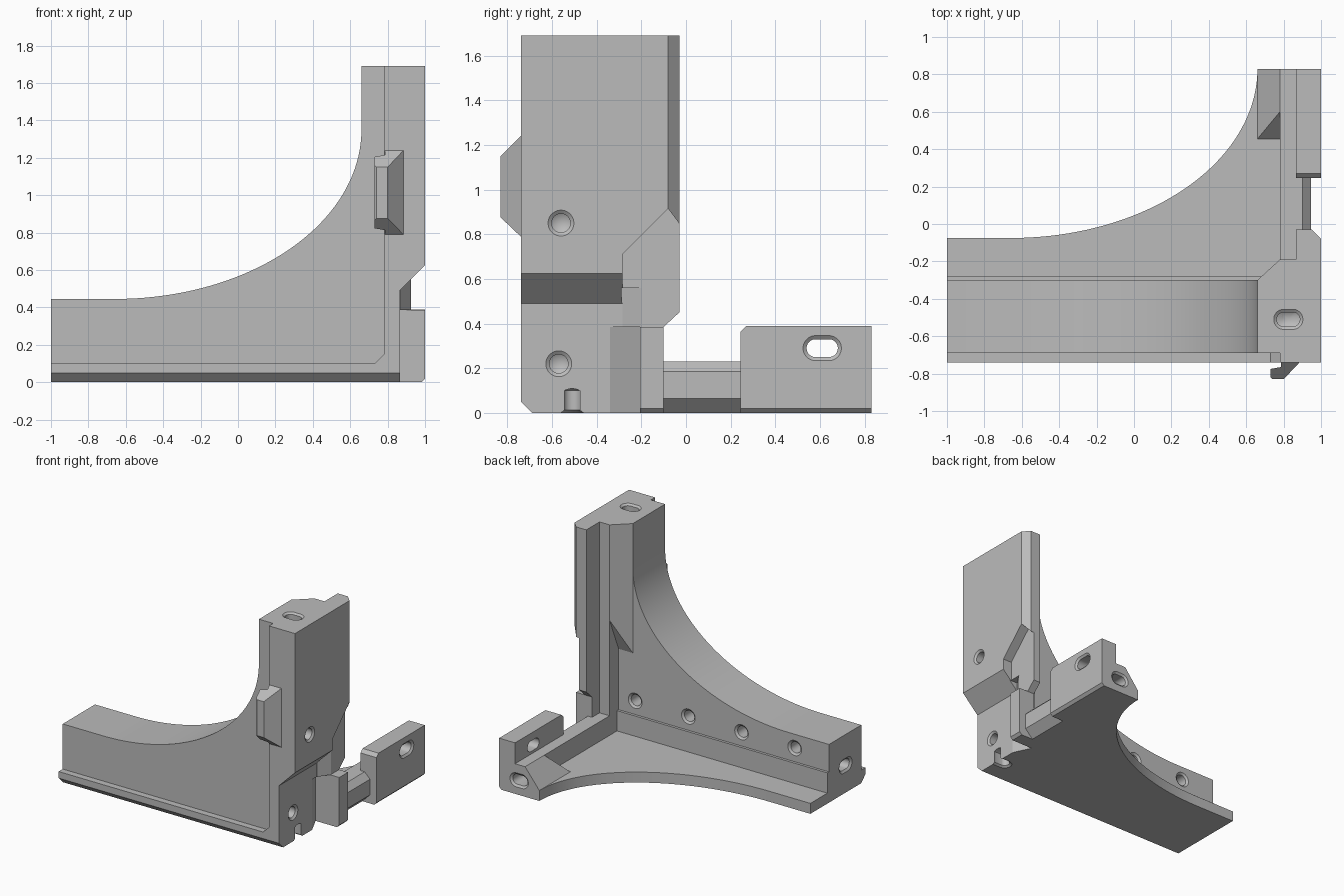
import bpy, bmesh, math
from mathutils import Vector

if "Cube" in bpy.data.objects:
    bpy.data.objects.remove(bpy.data.objects["Cube"], do_unlink=True)

grey = bpy.data.materials.new("plain grey")
grey.use_nodes = True
grey.diffuse_color = (0.5, 0.5, 0.5, 1)
grey.node_tree.nodes["Principled BSDF"].inputs["Base Color"].default_value = (0.5, 0.5, 0.5, 1)
parts = []


def finish(name, bm, keep=True):
    bmesh.ops.recalc_face_normals(bm, faces=bm.faces)
    mesh = bpy.data.meshes.new(name)
    bm.to_mesh(mesh)
    bm.free()
    mesh.materials.append(grey)
    obj = bpy.data.objects.new(name, mesh)
    bpy.context.scene.collection.objects.link(obj)
    if keep:
        parts.append(obj)
    else:
        obj.hide_render = True
    return obj


def prism(name, axis, lo, hi, pts, keep=True):
    """Extrude a 2D outline along an axis; outline is in the other two axes."""
    place = {"x": lambda a, b, t: (t, a, b),
             "y": lambda a, b, t: (a, t, b),
             "z": lambda a, b, t: (a, b, t)}[axis]
    bm = bmesh.new()
    rings = [[bm.verts.new(place(a, b, t)) for a, b in pts] for t in (lo, hi)]
    bm.faces.new(rings[0])
    bm.faces.new(rings[1])
    n = len(pts)
    for i in range(n):
        j = (i + 1) % n
        bm.faces.new((rings[0][i], rings[0][j], rings[1][j], rings[1][i]))
    return finish(name, bm, keep)


def hull(name, points):
    bm = bmesh.new()
    for p in points:
        bm.verts.new(p)
    bmesh.ops.convex_hull(bm, input=bm.verts)
    bmesh.ops.dissolve_limit(bm, angle_limit=0.01, verts=bm.verts, edges=bm.edges)
    return finish(name, bm)


def boolean(obj, cutter, operation="DIFFERENCE"):
    mod = obj.modifiers.new("cut", "BOOLEAN")
    mod.operation = operation
    mod.solver = "EXACT"
    mod.object = cutter
    bpy.context.view_layer.objects.active = obj
    bpy.ops.object.modifier_apply(modifier=mod.name)


def trim(obj, cutter, operation="DIFFERENCE"):
    boolean(obj, cutter, operation)
    bpy.data.objects.remove(cutter, do_unlink=True)


def arch(base):
    """Quarter ellipse shared by the wall and the base plate."""
    steps = 40
    return [(-0.66 + 1.32 * math.sin(a), base + 0.905 * (1 - math.cos(a)))
            for a in (math.pi / 2 * i / steps for i in range(steps + 1))]


# Upright wall with curved top
prism("arched_wall", "y", -0.69, -0.30,
      [(-1, 0), (-1, 0.445)] + arch(0.445) + [(0.66, 1.69), (0.80, 1.69), (0.80, 0)])
prism("wall_foot_step", "x", -1, 0.80,
      [(-0.35, 0), (-0.28, 0), (-0.28, 0.235), (-0.35, 0.235)])

# Lip along the lower front edge
prism("front_lip", "x", -1, 0.865,
      [(-0.60, 0), (-0.69, 0), (-0.74, 0.05), (-0.74, 0.10), (-0.60, 0.10)])
prism("lip_corner", "y", -0.74, -0.60, [(0.73, 0.09), (0.79, 0.09), (0.79, 0.15), (0.78, 0.15), (0.73, 0.10)])

# Base plate with the same curve
prism("base_plate", "z", 0, 0.08,
      [(-1, -0.69), (-1, -0.075)] + arch(-0.075)
      + [(0.865, 0.83), (0.865, -0.205), (0.80, -0.205), (0.865, -0.34), (0.865, -0.69)])

# Column, undercut at its foot
column = prism("column", "z", 0.05, 1.69,
               [(0.78, -0.74), (1, -0.74), (1, -0.08), (0.95, -0.03),
                (0.865, -0.03), (0.865, -0.19), (0.78, -0.19)])
trim(column, prism("undercut", "y", -0.80, -0.285,
                   [(0.865, -0.1), (1.1, -0.1), (1.1, 0.725), (0.865, 0.49)], False))
trim(column, prism("pocket", "x", 0.925, 1.1,
                   [(-0.285, -0.1), (-0.285, 0.71), (-0.08, 0.915), (0.02, 0.78), (0.02, -0.1)], False))
trim(column, prism("neck_slant", "z", -0.1, 0.56,
                   [(0.865, -0.29), (0.95, -0.29), (0.95, -0.20), (0.925, -0.20)], False))
trim(column, prism("neck_foot", "x", 0.70, 1.1,
                   [(-0.10, -0.1), (-0.10, 0.385), (0.0, 0.478), (0.0, -0.1)], False))
trim(column, prism("side_notch", "z", -0.1, 0.385,
                   [(0.865, -0.34), (0.95, -0.34), (0.95, -0.205), (0.80, -0.205)], False))

# Rear leg: low rail, flange and end block
prism("rear_rail", "y", -0.205, 0.83,
      [(0.78, 0), (0.78, 0.23), (0.90, 0.23), (0.945, 0.185), (0.945, 0.065), (0.88, 0)])
for name, lo, hi, top in (("rail_flange", -0.205, -0.10, 0.385), ("rear_block", 0.245, 0.83, 0.39)):
    block = prism(name, "y", lo, hi,
                  [(0.865, 0), (0.865, top), (1, top), (1, 0.02), (0.98, 0)])
trim(block, prism("block_corner", "x", 0.8, 1.1,
                  [(0.23, 0.35), (0.23, 0.41), (0.28, 0.40)], False))

# Sloped gussets in the inner corners
hull("column_gusset", [(0.66, -0.30, 1.69), (0.78, -0.30, 1.69), (0.78, -0.19, 1.69),
                       (0.78, -0.19, 0.96), (0.66, -0.30, 0.70), (0.78, -0.30, 0.70)])
hull("leg_gusset", [(0.66, 0.83, 0.08), (0.78, 0.83, 0.08), (0.78, 0.83, 0.23),
                    (0.78, 0.60, 0.23), (0.66, 0.455, 0.08), (0.78, 0.455, 0.08)])

# Hook on the front of the column
hook = prism("front_hook", "z", 0.78, 1.25,
             [(0.885, -0.735), (0.885, -0.74), (0.80, -0.83), (0.74, -0.83), (0.73, -0.82),
              (0.73, -0.775), (0.785, -0.765), (0.785, -0.735)])
trim(hook, prism("hook_side", "x", 0.6, 1.0,
                 [(-0.73, 1.25), (-0.835, 1.145), (-0.835, 0.88), (-0.73, 0.78)], False), "INTERSECT")

# Screw holes and slots, gathered in one cutter
holes = bmesh.new()


def hole(center, inward, wide, half=0.0, r=0.042, depth=0.14):
    c, n, u = Vector(center), Vector(inward), Vector(wide)
    v = n.cross(u)
    rings = []
    for d, rad in ((-0.01, r + 0.02), (0, r + 0.016), (0.012, r), (depth, r)):
        ring = []
        for i in range(32):
            a = 2 * math.pi * (i + 0.5) / 32
            side = half if math.cos(a) > 0 else -half
            ring.append(holes.verts.new(c + n * d + u * (side + rad * math.cos(a)) + v * (rad * math.sin(a))))
        rings.append(ring)
    tip = holes.verts.new(c + n * (depth + 0.025))
    holes.faces.new(rings[0])
    for i in range(32):
        j = (i + 1) % 32
        for p, q in zip(rings, rings[1:]):
            holes.faces.new((p[i], p[j], q[j], q[i]))
        holes.faces.new((rings[-1][i], rings[-1][j], tip))


X, Y, Z = Vector((1, 0, 0)), Vector((0, 1, 0)), Vector((0, 0, 1))
for x in (0.64, 0.19, -0.26, -0.71):
    hole((x, -0.30, 0.34), -Y, X)
hole((1, -0.56, 0.85), -X, Y)
hole((0.865, -0.57, 0.22), -X, Y)
hole((0.825, -0.51, 1.69), -Z, X, 0.024, 0.038, 0.2)
hole((0.825, -0.51, 0), Z, X, 0.024, 0.038, 0.1)
hole((-1, -0.50, 0.21), X, Y, 0.024, 0.038)
hole((0.83, 0.83, 0.11), -Y, X, 0.024, 0.038)
hole((1, 0.61, 0.29), -X, Y, 0.03, 0.04, 0.2)
cutter = finish("hole_cutter", holes, False)
for part in parts:
    boolean(part, cutter)
bpy.data.objects.remove(cutter, do_unlink=True)

# Smooth the curves, keep the edges sharp
bpy.ops.object.select_all(action="DESELECT")
for part in parts:
    part.select_set(True)
bpy.context.view_layer.objects.active = parts[0]
bpy.ops.object.shade_smooth_by_angle(angle=math.radians(25))
